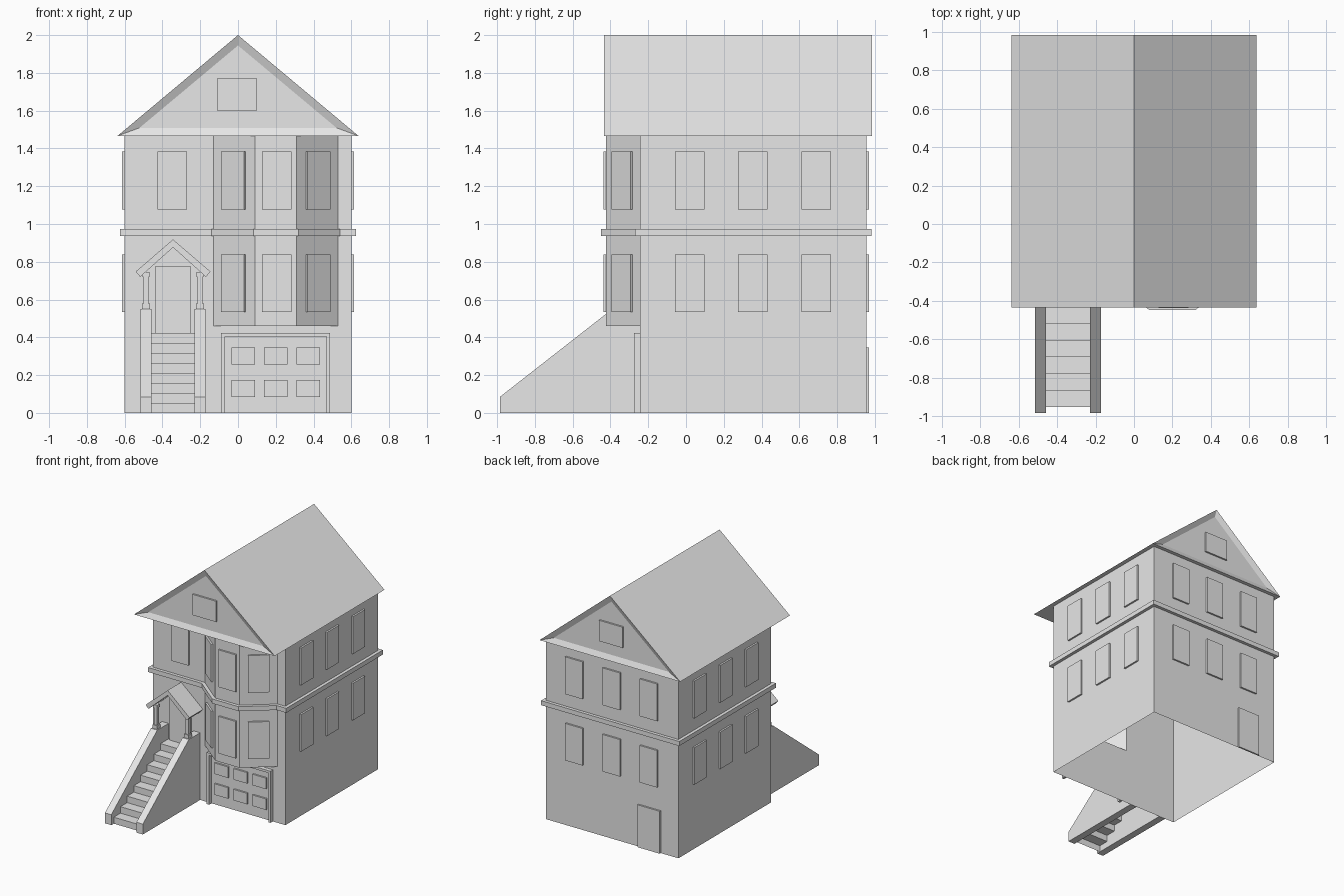
import bpy
import bmesh
from mathutils import Vector, Matrix

old = bpy.data.objects.get("Cube")
if old:
    bpy.data.objects.remove(old, do_unlink=True)

grey = bpy.data.materials.new("plain grey")
grey.use_nodes = True
grey.diffuse_color = (0.8, 0.8, 0.8, 1)
grey.node_tree.nodes["Principled BSDF"].inputs["Base Color"].default_value = (0.8, 0.8, 0.8, 1)


def finish(name, bm, recalc=True):
    if recalc:
        bmesh.ops.recalc_face_normals(bm, faces=bm.faces[:])
    mesh = bpy.data.meshes.new(name)
    bm.to_mesh(mesh)
    bm.free()
    mesh.materials.append(grey)
    obj = bpy.data.objects.new(name, mesh)
    bpy.context.collection.objects.link(obj)
    return obj


def box(name, x0, x1, y0, y1, z0, z1):
    bm = bmesh.new()
    size = Vector((x1 - x0, y1 - y0, z1 - z0))
    mid = Vector((x0 + x1, y0 + y1, z0 + z1)) / 2
    bmesh.ops.create_cube(bm, size=1, matrix=Matrix.Translation(mid) @ Matrix.Diagonal((*size, 1)))
    return finish(name, bm)


def plate(name, x, y, z0, z1, width, normal, depth=0.014):
    """Thin upright panel standing out from a wall point along the wall normal."""
    n = Vector((*normal, 0)).normalized()
    t = Vector((-n.y, n.x, 0))
    frame = Matrix((t, n, (0, 0, 1))).transposed().to_4x4()
    frame.translation = Vector((x, y, (z0 + z1) / 2)) + n * depth / 2
    bm = bmesh.new()
    bmesh.ops.create_cube(bm, size=1, matrix=frame @ Matrix.Diagonal((width, depth, z1 - z0, 1)))
    return finish(name, bm)


def profile(name, points, axis, a, b, solid=True, gable=False):
    """Extrude a profile: (y, z) along x, or (x, z) along y."""
    place = (lambda p, d: (d, *p)) if axis == "x" else (lambda p, d: (p[0], d, p[1]))
    bm = bmesh.new()
    ends = [[bm.verts.new(place(p, d)) for p in points] for d in (a, b)]
    count = len(points)
    for i in range(count if solid else count - 1):
        j = (i + 1) % count
        bm.faces.new((ends[0][i], ends[0][j], ends[1][j], ends[1][i]))
    if solid:
        caps = [bm.faces.new(e) for e in ends]
        bmesh.ops.recalc_face_normals(bm, faces=bm.faces[:])
        if gable:
            bmesh.ops.inset_individual(bm, faces=caps, thickness=0.042, depth=-0.02,
                                       use_even_offset=True)
    return finish(name, bm, recalc=solid)


# House dimensions
SIDE, FRONT, BACK, BAY = 0.6, -0.244, 0.955, -0.423
BAY_FLOOR, EAVES = 0.46, 1.467
FLOORS = {"lower": (0.535, 0.838), "upper": (1.078, 1.383)}
WIN = 0.157

front_line = [(-SIDE, FRONT), (-0.13, FRONT), (0.09, BAY), (0.31, BAY), (0.53, FRONT), (SIDE, FRONT)]
outline = front_line + [(SIDE, BACK), (-SIDE, BACK)]

# Walls: open shell with a bay that starts above the garage
bm = bmesh.new()
flat = [(x, max(y, FRONT)) for x, y in outline]
rows = [[bm.verts.new((*p, z)) for p in pts]
        for pts, z in ((flat, 0), (flat, BAY_FLOOR), (outline, BAY_FLOOR), (outline, EAVES))]
bm.faces.new(rows[1][1:5] + [rows[2][3], rows[2][2]])
for low, high in ((0, 1), (2, 3)):
    for i in range(len(outline)):
        j = (i + 1) % len(outline)
        bm.faces.new((rows[low][i], rows[low][j], rows[high][j], rows[high][i]))
bmesh.ops.remove_doubles(bm, verts=bm.verts[:], dist=0.0001)
bmesh.ops.dissolve_limit(bm, angle_limit=0.01, verts=bm.verts[:], edges=bm.edges[:])
finish("house_walls", bm)


# Belt course between the storeys, following the bay
def offset(points, dist):
    result = []
    for i, p in enumerate(points):
        p = Vector(p)
        d0 = (p - Vector(points[i - 1])).normalized()
        d1 = (Vector(points[(i + 1) % len(points)]) - p).normalized()
        n0, n1 = Vector((d0.y, -d0.x)), Vector((d1.y, -d1.x))
        result.append(p + (n0 + n1) * dist / (1 + n0.dot(n1)))
    return result


bm = bmesh.new()
wide = offset(outline, 0.026)
rings = [[bm.verts.new((p[0], p[1], z)) for p in pts]
         for pts, z in ((outline, 0.936), (wide, 0.936), (wide, 0.973), (outline, 0.973))]
for r in range(4):
    for i in range(len(outline)):
        j, s = (i + 1) % len(outline), (r + 1) % 4
        bm.faces.new((rings[r][i], rings[r][j], rings[s][j], rings[s][i]))
finish("belt_course", bm)

# Main roof with recessed gables
profile("main_roof", [(-0.637, EAVES), (0.637, EAVES), (0, 2)], "y", -0.435, 0.985, gable=True)
plate("front_gable_window", -0.005, -0.415, 1.6, 1.77, 0.213, (0, -1))
plate("back_gable_window", -0.005, 0.965, 1.6, 1.77, 0.213, (0, 1))

# Windows on both storeys
for floor, (z0, z1) in FLOORS.items():
    for i in range(3):
        y = 0.019 + i * 0.335
        plate(f"{floor}_left_window", SIDE, y, z0, z1, WIN, (1, 0))
        plate(f"{floor}_right_window", -SIDE, y, z0, z1, WIN, (-1, 0))
        plate(f"{floor}_back_window", (i - 1) * 0.338, BACK, z0, z1, WIN, (0, 1))
    plate(f"{floor}_bay_window", 0.206, BAY, z0, z1, WIN, (0, -1))
    for (xa, ya), (xb, yb) in (front_line[1:3], front_line[3:5]):
        plate(f"{floor}_bay_side_window", (xa + xb) / 2, (ya + yb) / 2, z0, z1, WIN, (yb - ya, xa - xb))
plate("upper_front_window", -0.348, FRONT, *FLOORS["upper"], WIN, (0, -1))

# Doors
plate("back_door", -0.34, BACK, 0, 0.347, 0.2, (0, 1))
plate("front_door", -0.345, FRONT, 0.424, 0.775, 0.19, (0, -1))

# Garage door: frame and raised panels
profile("garage_frame", [(-0.09, 0), (-0.09, 0.423), (0.487, 0.423), (0.487, 0),
                         (0.468, 0), (0.468, 0.404), (-0.068, 0.404), (-0.068, 0)],
        "y", FRONT - 0.032, FRONT)
for col in range(3):
    for z in (0.085, 0.255):
        plate("garage_panel", 0.028 + col * 0.172, FRONT, z, z + 0.09, 0.123, (0, -1))

# Stairs: open treads between two solid side walls
STAIR = -0.344
steps, rise, tread = [], 0.053, 0.0865
for i in range(8):
    y = -0.953 + i * tread
    steps += [(y, i * rise), (y, (i + 1) * rise)]
steps.append((FRONT, 8 * rise))
profile("stair_treads", steps, "x", STAIR + 0.114, STAIR - 0.114, solid=False)

wall = [(-0.985, 0), (-0.985, 0.085), (-0.39, 0.55), (FRONT, 0.55), (FRONT, 0)]
for s in (-1, 1):
    profile("stair_side_wall", wall, "x", STAIR + s * 0.114, STAIR + s * 0.172)
    # Porch posts
    x = STAIR + s * 0.143
    for part, r, z0, z1 in (("base", 0.021, 0.55, 0.58), ("shaft", 0.014, 0.58, 0.74), ("cap", 0.018, 0.72, 0.745)):
        box(f"porch_post_{part}", x - r, x + r, -0.36 - r, -0.36 + r, z0, z1)

# Porch roof
half = [(0.198, 0.748), (0.174, 0.72)]
profile("porch_roof", [(STAIR, 0.918)] + [(STAIR + x, z) for x, z in half]
        + [(STAIR, 0.876)] + [(STAIR - x, z) for x, z in reversed(half)], "y", -0.42, FRONT)
